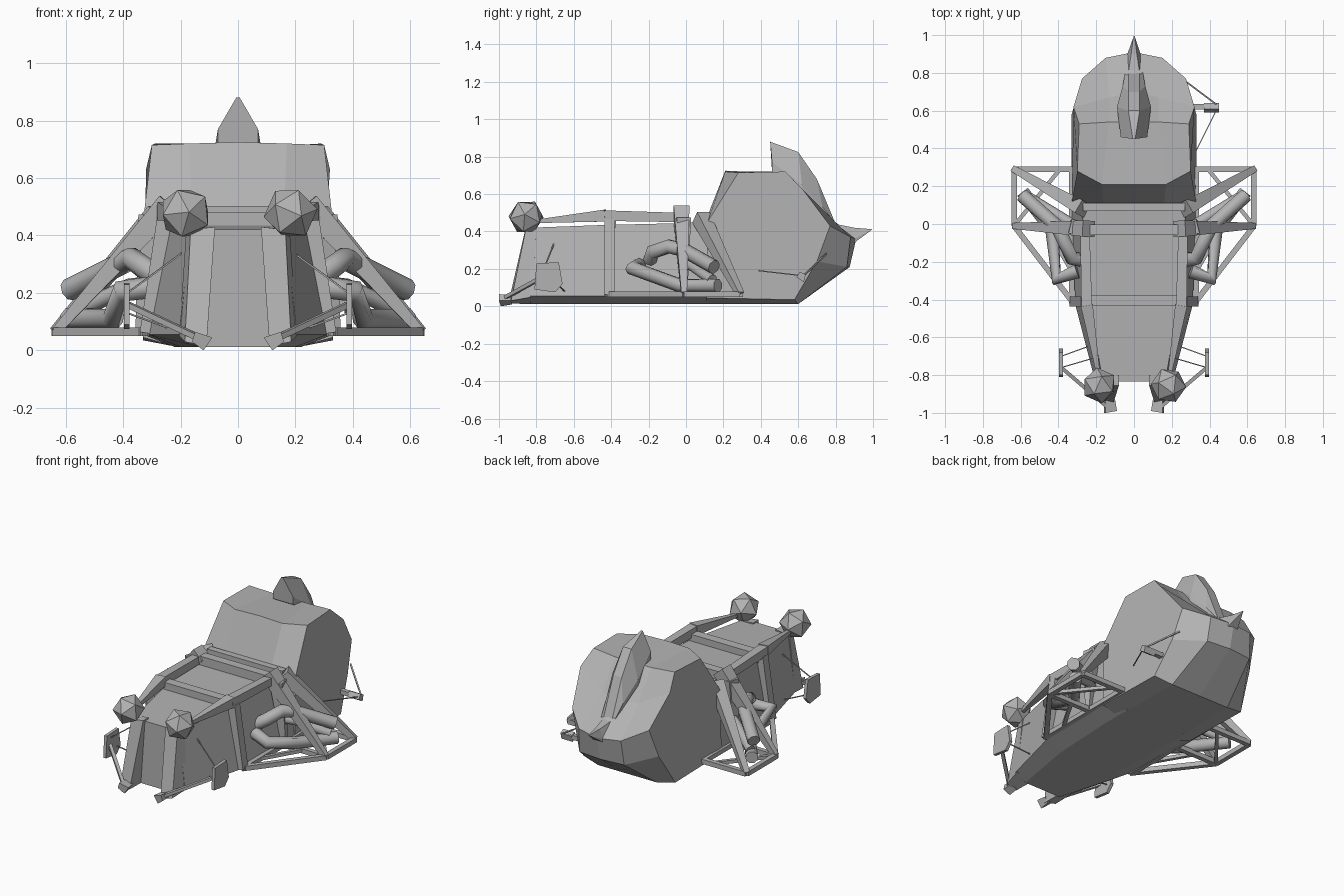
import bpy, bmesh, math
from mathutils import Vector, Matrix

if "Cube" in bpy.data.objects:
    bpy.data.objects.remove(bpy.data.objects["Cube"], do_unlink=True)

grey = bpy.data.materials.new("plain_grey")
grey.use_nodes = True
grey.diffuse_color = (0.45, 0.45, 0.45, 1)
grey.node_tree.nodes["Principled BSDF"].inputs["Base Color"].default_value = grey.diffuse_color


def finish(name, bm):
    bmesh.ops.remove_doubles(bm, verts=bm.verts, dist=0.0001)
    bmesh.ops.recalc_face_normals(bm, faces=bm.faces)
    mesh = bpy.data.meshes.new(name)
    bm.to_mesh(mesh)
    bm.free()
    mesh.materials.append(grey)
    ob = bpy.data.objects.new(name, mesh)
    bpy.context.collection.objects.link(ob)
    return ob


def loft(name, rings):
    """Skin a series of closed rings and cap both ends."""
    bm = bmesh.new()
    rows = [[bm.verts.new(p) for p in ring] for ring in rings]
    n = len(rows[0])
    for a, b in zip(rows, rows[1:]):
        for i in range(n):
            j = (i + 1) % n
            bm.faces.new((a[i], a[j], b[j], b[i]))
    bm.faces.new(rows[0])
    bm.faces.new(rows[-1])
    return finish(name, bm)


def bar(name, p, q, r1, r2=None, sides=4):
    """Straight strut, optionally tapered."""
    p, q = Vector(p), Vector(q)
    d = q - p
    bm = bmesh.new()
    turn = d.to_track_quat('Z', 'Y').to_matrix().to_4x4()
    m = Matrix.Translation((p + q) / 2) @ turn @ Matrix.Rotation(math.pi / 4, 4, 'Z')
    bmesh.ops.create_cone(bm, cap_ends=True, segments=sides, radius1=r1,
                          radius2=r2 if r2 is not None else r1, depth=d.length, matrix=m)
    return finish(name, bm)


def pipe(name, points, r):
    """Round bent pipe with closed ends."""
    cu = bpy.data.curves.new(name, 'CURVE')
    cu.dimensions = '3D'
    cu.bevel_depth, cu.bevel_resolution, cu.use_fill_caps = r, 2, True
    sp = cu.splines.new('POLY')
    sp.points.add(len(points) - 1)
    for sp_pt, co in zip(sp.points, points):
        sp_pt.co = (*co, 1)
    cu.materials.append(grey)
    ob = bpy.data.objects.new(name, cu)
    bpy.context.collection.objects.link(ob)


# Front hull: (y, top half width, top z, low half width, floor half width)
rings = []
for y, wt, zt, wl, wf in ((-.835, .165, .42, .205, .13), (-.43, .235, .435, .31, .20),
                          (0, .27, .445, .33, .22), (.2, .28, .46, .33, .22)):
    half = [(wt, y, zt), (wl, y, .055), (wf, y, .012)]
    rings.append(half + [(-x, y, z) for x, y, z in reversed(half)])
loft("hull", rings)

# Faceted cabin: side profile lofted to a deeper middle profile
side = [(.33, .115, .45), (.30, .28, .715), (.29, .53, .72), (.32, .62, .63),
        (.275, .77, .43), (.295, .70, .24), (.33, .58, .035), (.33, .11, .045)]
mid = [(.16, .11, .47), (.17, .21, .72), (.13, .54, .71), (.13, .67, .53),
       (.15, .88, .37), (.16, .86, .21), (.21, .60, .012), (.21, .11, .012)]
core = [(0, .11, .47), (0, .21, .725), (0, .54, .71), (0, .70, .53),
        (0, .91, .36), (0, .875, .21), (0, .60, .012), (0, .11, .012)]
flip = lambda ring: [(-x, y, z) for x, y, z in ring]
loft("cabin", [side, mid, core, flip(mid), flip(side)])

# Ridge fin into a tail spike: (half base, y, z, shoulder rise, half top, y, z)
fin = []
for wb, yb, zb, up, wt, yt, zt in ((.07, .46, .72, .05, .006, .45, .88), (.09, .62, .61, .04, .03, .60, .825),
                                   (.06, .73, .50, .03, .03, .70, .68), (.04, .84, .36, .03, .03, .80, .44),
                                   (.035, .90, .34, .02, .015, .90, .42), (.003, .99, .406, .002, .003, .995, .412)):
    half = [(wb, yb, zb), (wb, yb, zb + up), (wt, yt, zt)]
    fin.append(half + flip(reversed(half)))
loft("back_fin", fin)

# Cross beams over the hull top
bar("rear_cross_beam", (-.26, -.03, .475), (.26, -.03, .475), .04)
bar("front_cross_beam", (-.25, -.405, .45), (.25, -.405, .45), .042)
bar("cabin_cross_beam", (-.27, .09, .47), (.27, .09, .47), .03)

for s, tag in ((1, "left"), (-1, "right")):
    def at(x, y, z):
        return (s * x, y, z)

    # Wedge-shaped nose post with a small foot
    loft(tag + "_nose_post", [
        [at(.08, -.855, .43), at(.165, -.855, .42), at(.18, -.80, .42), at(.08, -.80, .43)],
        [at(.11, -.95, .015), at(.185, -.935, .03), at(.205, -.82, .05), at(.11, -.82, .012)]])
    loft(tag + "_nose_foot", [
        [at(.09, -.99, .045), at(.15, -1, .065), at(.16, -1, .03), at(.12, -.99, 0)],
        [at(.10, -.93, .045), at(.15, -.93, .06), at(.16, -.93, .03), at(.12, -.93, .01)]])

    # Faceted headlamp
    bm = bmesh.new()
    bmesh.ops.create_icosphere(bm, subdivisions=1, radius=.095,
                               matrix=Matrix.Translation(at(.183, -.855, .478)) @
                               Matrix.Rotation(.5, 4, 'X') @ Matrix.Rotation(.3 * s, 4, 'Y'))
    finish(tag + "_headlamp", bm)

    # Small outrigger vane with its rods
    loft(tag + "_vane", [
        [at(x, -.81, .09), at(x, -.80, .23), at(x, -.68, .235), at(x, -.66, .12), at(x, -.70, .075)]
        for x in (.377, .397)])
    bar(tag + "_vane_lower_rod", at(.14, -.97, .045), at(.385, -.76, .16), .014)
    bar(tag + "_vane_upper_rod", at(.385, -.76, .20), at(.18, -.70, .35), .004)
    bar(tag + "_vane_rear_rod", at(.385, -.70, .13), at(.22, -.64, .07), .004)

    # Upper rails along the hull
    bar(tag + "_front_rail", at(.19, -.79, .455), at(.25, -.43, .485), .014, .045)
    bar(tag + "_rear_rail", at(.25, -.45, .485), at(.26, -.03, .475), .04, .035)
    bar(tag + "_hull_rib", at(.255, -.41, .46), at(.315, -.41, .06), .038)
    bar(tag + "_lower_rail", at(.33, -.42, .065), at(.33, .30, .065), .02)

    # Triangular side truss
    outer_front, outer_rear = at(.635, -.01, .065), at(.635, .29, .065)
    bar(tag + "_truss_main_arm", at(.24, -.025, .51), outer_front, .06, .022)
    bar(tag + "_truss_upright", at(.30, -.02, .47), at(.34, -.01, .06), .055, .02)
    bar(tag + "_truss_rear_arm", at(.27, .08, .475), outer_rear, .055, .024)
    bar(tag + "_truss_outer_bar", outer_front, outer_rear, .021)
    bar(tag + "_truss_rear_bar", outer_rear, at(.31, .29, .065), .021)
    bar(tag + "_truss_front_bar", outer_front, at(.32, -.42, .065), .021)
    bar(tag + "_truss_cross_bar", outer_front, at(.33, -.01, .065), .021)
    bar(tag + "_truss_brace", outer_front, at(.40, .28, .065), .015)
    bar(tag + "_truss_inner_brace", at(.47, -.01, .065), at(.33, -.25, .065), .015)

    # Exhaust pipes nested in the truss
    pipe(tag + "_upper_exhaust", [at(.27, -.19, .25), at(.33, -.18, .29), at(.37, -.09, .32),
                                  at(.41, -.01, .30), at(.59, .15, .21)], .039)
    pipe(tag + "_lower_exhaust", [at(.30, -.25, .22), at(.41, -.29, .205),
                                  at(.435, -.03, .11), at(.59, .17, .11)], .038)
    pipe(tag + "_inner_exhaust", [at(.30, -.02, .23), at(.38, .03, .22), at(.56, .14, .14)], .03)

# Single stay on the left of the cabin
bar("cabin_stay", (.29, .62, .16), (.40, .62, .16), .02)
loft("cabin_stay_tip", [[(x, .59, .155), (x, .61, .185), (x, .64, .17), (x, .63, .13)]
                        for x in (.37, .45)])
bar("cabin_stay_rear_wire", (.44, .63, .165), (.28, .75, .28), .006)
bar("cabin_stay_front_wire", (.44, .61, .165), (.33, .39, .19), .004)
